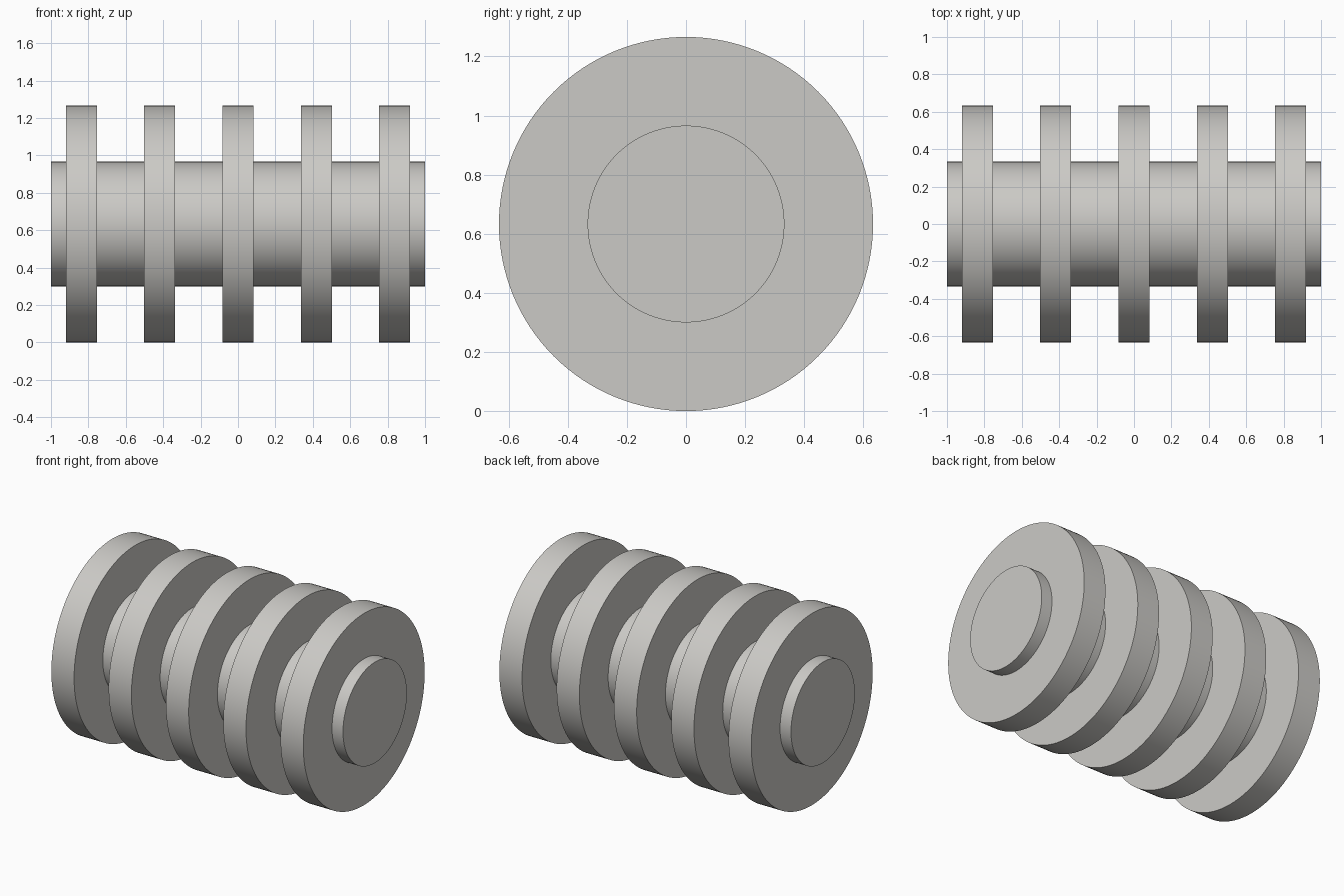
import bpy, math

if "Cube" in bpy.data.objects:
    bpy.data.objects.remove(bpy.data.objects["Cube"])

R_FIN, R_SHAFT = 0.633, 0.333
FIN_HALF, PITCH, SIDES = 0.083, 0.4185, 128

grey = bpy.data.materials.new("warm grey")
grey.diffuse_color = (0.60, 0.59, 0.565, 1)
grey.use_nodes = True
grey.node_tree.nodes["Principled BSDF"].inputs["Base Color"].default_value = grey.diffuse_color

# Stepped half profile (x, radius): shaft with five discs
profile = [(-1, R_SHAFT)]
for i in range(-2, 3):
    a, b = i * PITCH - FIN_HALF, i * PITCH + FIN_HALF
    profile += [(a, R_SHAFT), (a, R_FIN), (b, R_FIN), (b, R_SHAFT)]
profile.append((1, R_SHAFT))

# Revolve the profile around the x axis
verts, faces = [], []
for x, r in profile:
    for k in range(SIDES):
        t = 2 * math.pi * k / SIDES
        verts.append((x, r * math.cos(t), R_FIN + r * math.sin(t)))
for j in range(len(profile) - 1):
    for k in range(SIDES):
        n = (k + 1) % SIDES
        a, b = j * SIDES, (j + 1) * SIDES
        faces.append((a + n, a + k, b + k, b + n))

# Flat end caps
last = (len(profile) - 1) * SIDES
faces.append(tuple(reversed(range(SIDES))))
faces.append(tuple(range(last, last + SIDES)))

mesh = bpy.data.meshes.new("finned_shaft")
mesh.from_pydata(verts, [], faces)
mesh.materials.append(grey)
shaft = bpy.data.objects.new("finned_shaft", mesh)
bpy.context.collection.objects.link(shaft)

# Consistent outward normals, smooth round walls with crisp edges
bpy.context.view_layer.objects.active = shaft
shaft.select_set(True)
bpy.ops.object.mode_set(mode='EDIT')
bpy.ops.mesh.select_all(action='SELECT')
bpy.ops.mesh.normals_make_consistent(inside=False)
bpy.ops.object.mode_set(mode='OBJECT')
bpy.ops.object.shade_smooth_by_angle(angle=math.radians(30))
